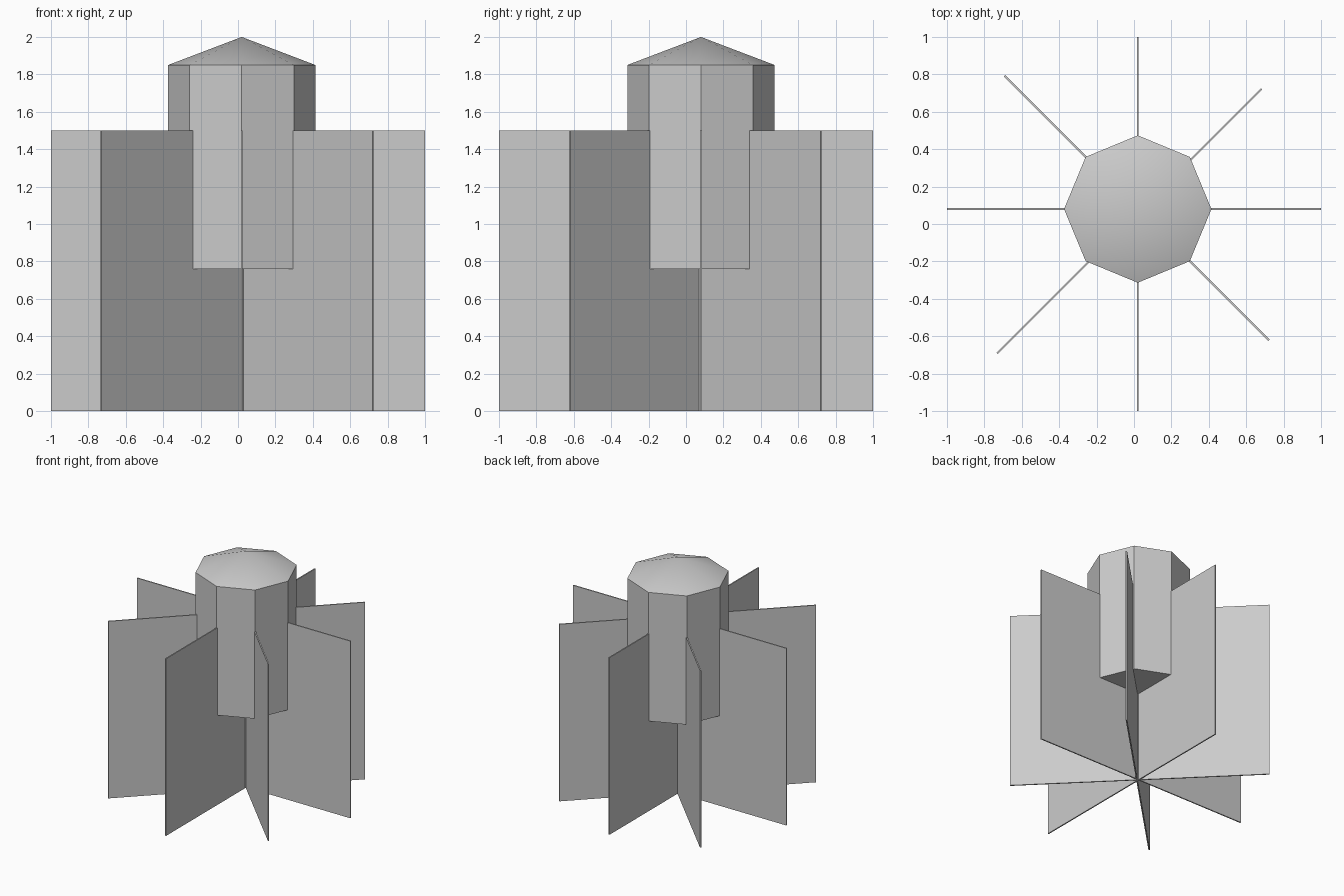
import bpy
import bmesh
import math

if "Cube" in bpy.data.objects:
    bpy.data.objects.remove(bpy.data.objects["Cube"], do_unlink=True)

GREY = (0.6, 0.6, 0.6, 1.0)
grey = bpy.data.materials.new("plain_grey")
grey.use_nodes = True
grey.diffuse_color = GREY
grey.node_tree.nodes["Principled BSDF"].inputs["Base Color"].default_value = GREY

CX, CY = 0.02, 0.08
FIN_TOP, FIN_THICK = 1.5, 0.01


def finish(bm, name):
    bmesh.ops.recalc_face_normals(bm, faces=bm.faces)
    mesh = bpy.data.meshes.new(name)
    bm.to_mesh(mesh)
    bm.free()
    mesh.materials.append(grey)
    obj = bpy.data.objects.new(name, mesh)
    bpy.context.collection.objects.link(obj)
    return obj


def fin(name, x, y, angle):
    """Thin upright panel running through the core."""
    bm = bmesh.new()
    bmesh.ops.create_cube(bm, size=1)
    bmesh.ops.scale(bm, vec=(2, FIN_THICK, FIN_TOP), verts=bm.verts)
    obj = finish(bm, name)
    obj.location = (x, y, FIN_TOP / 2)
    obj.rotation_euler.z = math.radians(angle)


# Four crossing panels
fin("side_fin", 0, CY, 0)
fin("front_back_fin", CX, 0, 90)
fin("rising_diagonal_fin", -0.025, 0.015, 45)
fin("falling_diagonal_fin", 0.015, 0.085, -45)

# Octagonal core with a low pointed cap
SIDES, RADIUS, BASE, EAVES, APEX = 8, 0.394, 0.76, 1.85, 2.0
bm = bmesh.new()


def ring(z):
    return [bm.verts.new((RADIUS * math.cos(math.tau * i / SIDES),
                          RADIUS * math.sin(math.tau * i / SIDES), z))
            for i in range(SIDES)]


low, high = ring(BASE), ring(EAVES)
tip = bm.verts.new((0, 0, APEX))
bm.faces.new(low)
for i in range(SIDES):
    j = (i + 1) % SIDES
    bm.faces.new((low[i], low[j], high[j], high[i]))
    bm.faces.new((high[i], high[j], tip))
core = finish(bm, "core_with_cap")
core.location = (CX, CY, 0)

# Soft cap, crisp walls
bpy.ops.object.select_all(action="DESELECT")
core.select_set(True)
bpy.context.view_layer.objects.active = core
bpy.ops.object.shade_smooth_by_angle(angle=math.radians(18))
